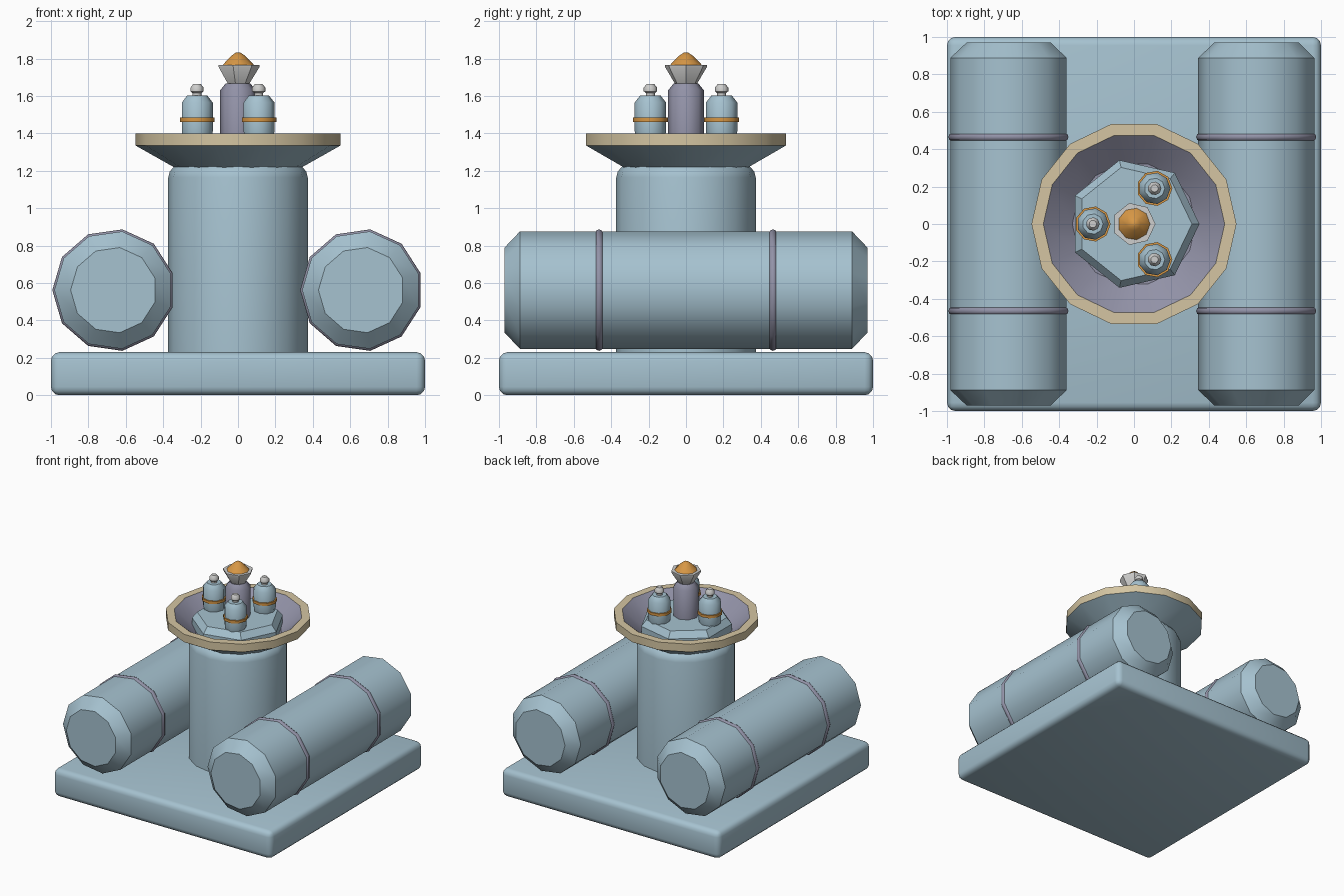
import bpy, bmesh, math
from mathutils import Matrix

if "Cube" in bpy.data.objects:
    bpy.data.objects.remove(bpy.data.objects["Cube"])


def colour(name, rgb):
    m = bpy.data.materials.new(name)
    m.diffuse_color = (*rgb, 1)
    m.use_nodes = True
    m.node_tree.nodes["Principled BSDF"].inputs["Base Color"].default_value = m.diffuse_color
    return m


BLUE = colour("pale_blue", (0.38, 0.54, 0.63))
PURPLE = colour("grey_purple", (0.29, 0.29, 0.39))
TAN = colour("tan", (0.66, 0.56, 0.36))
ORANGE = colour("orange", (0.68, 0.31, 0.06))
LIGHT = colour("light_grey", (0.62, 0.62, 0.61))


def finish(name, bm, mats, angle):
    bmesh.ops.recalc_face_normals(bm, faces=bm.faces)
    me = bpy.data.meshes.new(name)
    bm.to_mesh(me)
    bm.free()
    for m in mats:
        me.materials.append(m)
    ob = bpy.data.objects.new(name, me)
    bpy.context.collection.objects.link(ob)
    bpy.ops.object.select_all(action='DESELECT')
    ob.select_set(True)
    bpy.context.view_layer.objects.active = ob
    bpy.ops.object.shade_smooth_by_angle(angle=math.radians(angle))
    return ob


def lathe(name, profile, sides, mats, matrix=Matrix(), bands=None, closed=False, angle=42):
    """Revolve (radius, height) points; bands picks a material for each profile segment."""
    bm = bmesh.new()
    rings = [[bm.verts.new((r * math.cos(2 * math.pi * i / sides),
                            r * math.sin(2 * math.pi * i / sides), z))
              for i in range(sides)] for r, z in profile]
    pairs = list(zip(rings, rings[1:] + rings[:1]))
    if not closed:
        pairs.pop()
    for k, (a, b) in enumerate(pairs):
        for i in range(sides):
            j = (i + 1) % sides
            f = bm.faces.new((a[i], a[j], b[j], b[i]))
            f.material_index = bands[k] if bands else 0
    if not closed:
        bm.faces.new(rings[0])
        top = bm.faces.new(rings[-1])
        top.material_index = bands[-1] if bands else 0
    bm.transform(matrix)
    return finish(name, bm, mats, angle)


# Base slab with rounded edges
bm = bmesh.new()
bmesh.ops.create_cube(bm, size=1, matrix=Matrix.Translation((0, 0, 0.115))
                      @ Matrix.Diagonal((2, 2, 0.23, 1)))
bmesh.ops.bevel(bm, geom=bm.edges[:], offset=0.045, segments=3, profile=0.5, affect='EDGES')
finish("base_slab", bm, [BLUE], 40)

# Central column
lathe("column", [(0.373, 0.2), (0.373, 1.165), (0.365, 1.195), (0.345, 1.22), (0.32, 1.24)],
      16, [BLUE])

# Lying tanks with two bands each; a polygon corner points to -x
for side, x in (("left", -0.665), ("right", 0.66)):
    place = (Matrix.Translation((x, 0, 0.562)) @ Matrix.Rotation(math.pi / 2, 4, 'X')
             @ Matrix.Rotation(math.pi, 4, 'Z'))
    lathe(side + "_tank", [(0.23, -0.97), (0.317, -0.888), (0.317, 0.888), (0.23, 0.97)],
          11, [BLUE], place)
    for end, y in (("front", 0.465), ("back", -0.465)):
        ring = [(0.306 + 0.022 * math.cos(a * math.pi / 4), y + 0.022 * math.sin(a * math.pi / 4))
                for a in range(8)]
        lathe(f"{side}_tank_{end}_band", ring, 11, [PURPLE], place, closed=True, angle=50)

# Dish: pale underside, tan rim, purple bowl
lathe("dish", [(0.335, 1.215), (0.548, 1.335), (0.548, 1.40), (0.485, 1.40), (0.33, 1.27)],
      14, [BLUE, TAN, PURPLE], bands=[0, 1, 1, 2], angle=30)

# Seven-sided chamfered platform in the bowl
lathe("platform", [(0.35, 1.25), (0.35, 1.34), (0.31, 1.39)], 7, [BLUE], angle=30)

# Central post, funnel and glowing tip
lathe("post", [(0.096, 1.385), (0.096, 1.63), (0.065, 1.668)], 8, [PURPLE], angle=46)
lathe("funnel", [(0.06, 1.665), (0.115, 1.755), (0.115, 1.765)], 7, [LIGHT], angle=30)
lathe("tip", [(0.088, 1.762), (0.078, 1.775), (0.035, 1.817), (0.012, 1.832)], 9, [ORANGE], angle=46)

# Three canisters around the post
for n in range(3):
    a = math.radians(60 + 120 * n)
    place = Matrix.Translation((0.22 * math.cos(a), 0.22 * math.sin(a), 0))
    lathe(f"canister_{n + 1}", [(0.08, 1.385), (0.085, 1.41), (0.085, 1.565), (0.055, 1.603)],
          9, [BLUE], place)
    lathe(f"canister_band_{n + 1}", [(0.08, 1.462), (0.095, 1.462), (0.095, 1.484), (0.08, 1.484)],
          9, [ORANGE], place, closed=True)
    lathe(f"canister_cap_{n + 1}", [(0.024, 1.60), (0.024, 1.615), (0.036, 1.625),
                                    (0.036, 1.645), (0.02, 1.665)], 9, [LIGHT], place)
